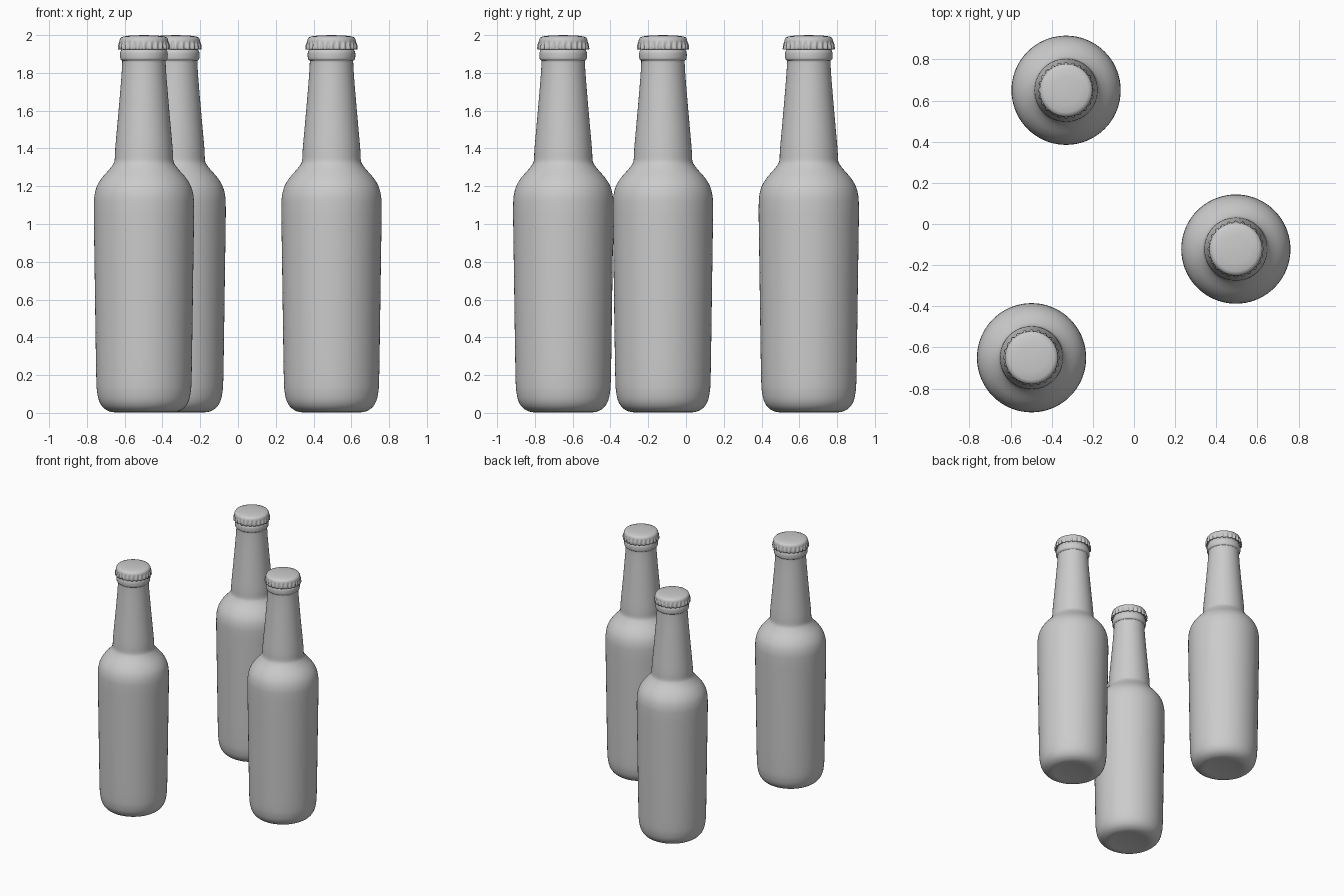
import bpy, bmesh, math
from math import sin, cos, pi

if "Cube" in bpy.data.objects:
    bpy.data.objects.remove(bpy.data.objects["Cube"])

# (radius, height) outline of the glass
BODY = [(0.0, 0.012), (0.08, 0.01), (0.13, 0.005), (0.155, 0.003), (0.185, 0.009),
        (0.215, 0.028), (0.236, 0.06), (0.247, 0.105), (0.252, 0.17), (0.256, 0.4),
        (0.261, 0.75), (0.265, 1.02), (0.265, 1.1), (0.262, 1.15), (0.249, 1.2),
        (0.222, 1.245), (0.187, 1.285), (0.164, 1.315), (0.155, 1.34),
        (0.152, 1.4), (0.136, 1.58), (0.120, 1.77), (0.115, 1.855), (0.117, 1.866),
        (0.124, 1.873), (0.126, 1.89), (0.125, 1.91), (0.118, 1.925), (0.115, 1.95)]

# (radius, height, flute depth) outline of the crown cap
CAP = [(0.118, 1.935, 0.004), (0.131, 1.923, 0.005), (0.133, 1.928, 0.005),
       (0.132, 1.945, 0.005), (0.130, 1.958, 0.003), (0.129, 1.966, 0.0),
       (0.128, 1.976, 0.0), (0.122, 1.987, 0.0), (0.108, 1.993, 0.0),
       (0.07, 1.998, 0.0), (0.0, 2.0, 0.0)]
FLUTES = 24


def smooth_profile(pts, n=3):
    """Catmull-Rom curve through the outline points"""
    p = [pts[0]] + pts + [pts[-1]]
    out = []
    for i in range(1, len(p) - 2):
        for k in range(n):
            t = k / n
            out.append(tuple(0.5 * (2 * b + (c - a) * t + (2 * a - 5 * b + 4 * c - d) * t * t
                                    + (3 * b - a - 3 * c + d) * t ** 3)
                             for a, b, c, d in zip(*p[i - 1:i + 3])))
    return out + [pts[-1]]


def lathe(name, pts, segs):
    bm = bmesh.new()
    rings = []
    for r, z, depth in pts:
        ring = []
        for s in range(segs):
            a = 2 * pi * s / segs
            rr = max(r + depth * cos(FLUTES * a), 0.0)
            ring.append(bm.verts.new((rr * cos(a), rr * sin(a), z)))
        rings.append(ring)
    for lo, hi in zip(rings, rings[1:]):
        for s in range(segs):
            t = (s + 1) % segs
            bm.faces.new((lo[s], lo[t], hi[t], hi[s]))
    bmesh.ops.remove_doubles(bm, verts=bm.verts, dist=1e-5)
    bmesh.ops.recalc_face_normals(bm, faces=bm.faces)
    for f in bm.faces:
        f.smooth = True
    me = bpy.data.meshes.new(name)
    bm.to_mesh(me)
    bm.free()
    return me


body_mesh = lathe("bottle_body", [(r, z, 0.0) for r, z in smooth_profile(BODY)], 72)
cap_mesh = lathe("crown_cap", CAP, FLUTES * 8)

# Three bottles sharing the same glass and cap
for i, (x, y) in enumerate([(-0.498, -0.65), (0.495, -0.122), (-0.33, 0.65)], 1):
    for part, me in (("bottle_body", body_mesh), ("crown_cap", cap_mesh)):
        ob = bpy.data.objects.new(f"{part}_{i}", me)
        ob.location = (x, y, 0)
        bpy.context.collection.objects.link(ob)
